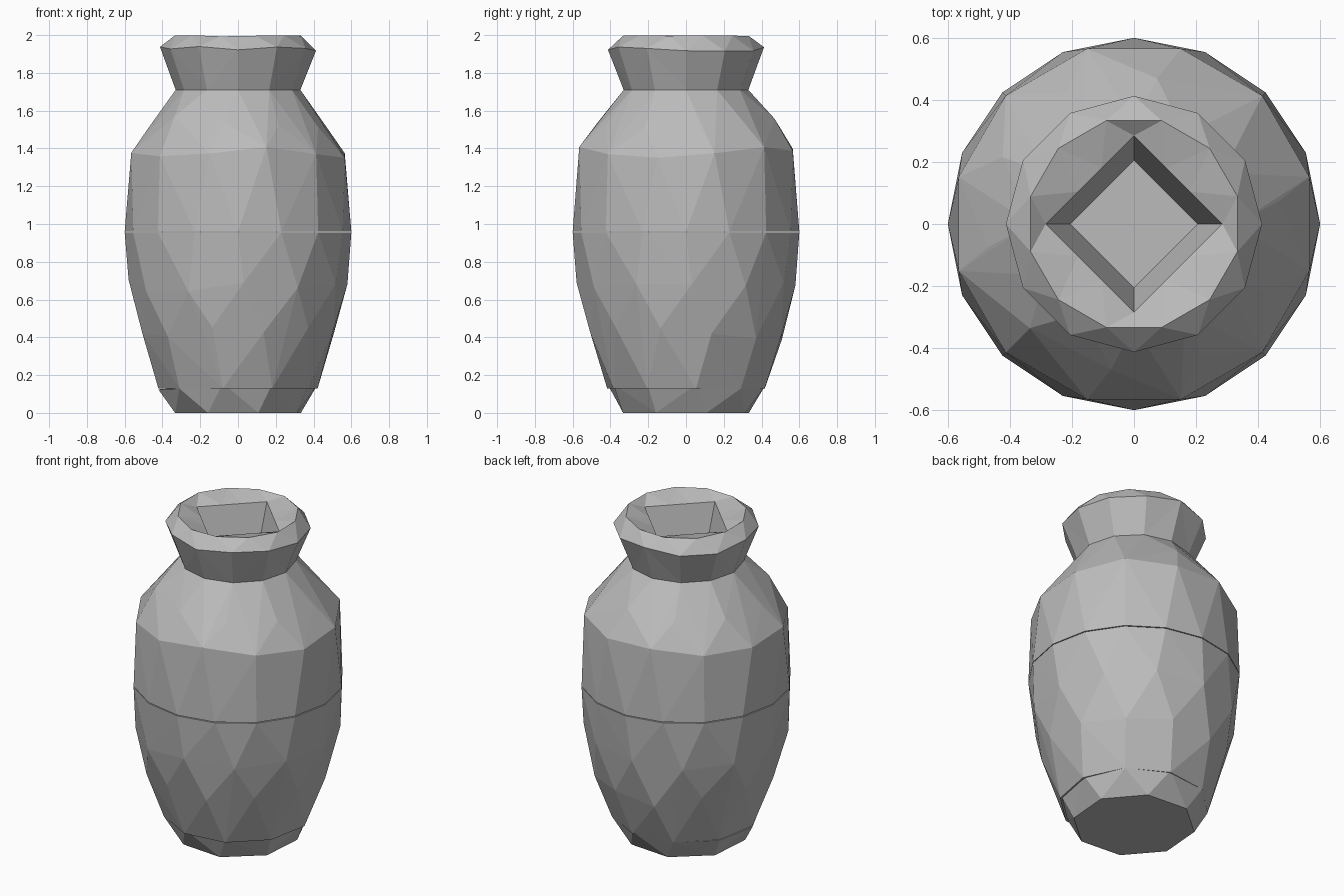
import bpy, bmesh, math, random

random.seed(4)
cube = bpy.data.objects.get("Cube")
if cube:
    bpy.data.objects.remove(cube, do_unlink=True)

clay = bpy.data.materials.new("grey_clay")
clay.use_nodes = True
colour = (0.5, 0.5, 0.5, 1)
clay.diffuse_color = colour
clay.node_tree.nodes["Principled BSDF"].inputs["Base Color"].default_value = colour


def finish(name, bm):
    bmesh.ops.recalc_face_normals(bm, faces=bm.faces)
    mesh = bpy.data.meshes.new(name)
    bm.to_mesh(mesh)
    bm.free()
    mesh.materials.append(clay)
    obj = bpy.data.objects.new(name, mesh)
    bpy.context.collection.objects.link(obj)
    return obj


def ring(bm, sides, radius, z, turn=0.0, rough_z=0.0, square=False):
    """Ring of vertices; turn is a fraction of one side, square gives a diamond."""
    verts = []
    for i in range(sides):
        a = math.tau * (i + turn) / sides
        r = radius
        if square:
            r /= abs(math.cos(a)) + abs(math.sin(a))
        dz = random.uniform(-rough_z, rough_z)
        verts.append(bm.verts.new((r * math.cos(a), r * math.sin(a), z + dz)))
    return verts


def faceted_solid(name, rings):
    """Closed faceted body stretched over staggered rings."""
    bm = bmesh.new()
    for r in rings:
        ring(bm, *r)
    out = bmesh.ops.convex_hull(bm, input=bm.verts)
    inner = [v for v in out["geom_interior"] if isinstance(v, bmesh.types.BMVert)]
    bmesh.ops.delete(bm, geom=inner, context="VERTS")
    return finish(name, bm)


# Foot, tapered belly and rounded shoulder
faceted_solid("foot", [(8, 0.35, 0.0, 0.4), (10, 0.425, 0.14, 0.2, 0.02)])
faceted_solid("lower_body", [
    (10, 0.425, 0.13, 0.2),
    (12, 0.525, 0.42, 0.5, 0.04),
    (12, 0.58, 0.68, 0.1, 0.04),
    (16, 0.6, 0.955),
])
faceted_solid("upper_body", [
    (16, 0.6, 0.96),
    (12, 0.585, 1.38, 0.5, 0.03),
    (10, 0.475, 1.54, 0.25, 0.03),
    (12, 0.33, 1.71),
])

# Flared neck, rim and the diamond-shaped well inside it
bm = bmesh.new()
loops = [
    ring(bm, 12, 0.33, 1.71),
    ring(bm, 12, 0.413, 1.925, 0.0, 0.015),
    ring(bm, 12, 0.345, 1.995, 0.5, 0.005),
    ring(bm, 12, 0.285, 1.955, 0.0, 0.0, True),
    ring(bm, 12, 0.205, 1.712, 0.0, 0.0, True),
]
staggered = {1, 2}
for k, (low, high) in enumerate(zip(loops, loops[1:])):
    for i in range(12):
        j = (i + 1) % 12
        if k == 2:
            bm.faces.new((low[i], low[j], high[j]))
            bm.faces.new((low[i], high[j], high[i]))
        elif i % 2 or k in staggered:
            bm.faces.new((low[i], low[j], high[i]))
            bm.faces.new((low[j], high[j], high[i]))
        else:
            bm.faces.new((low[i], low[j], high[j]))
            bm.faces.new((low[i], high[j], high[i]))
bm.faces.new(loops[-1])
bm.faces.new(loops[0][::-1])
finish("neck_and_rim", bm)
